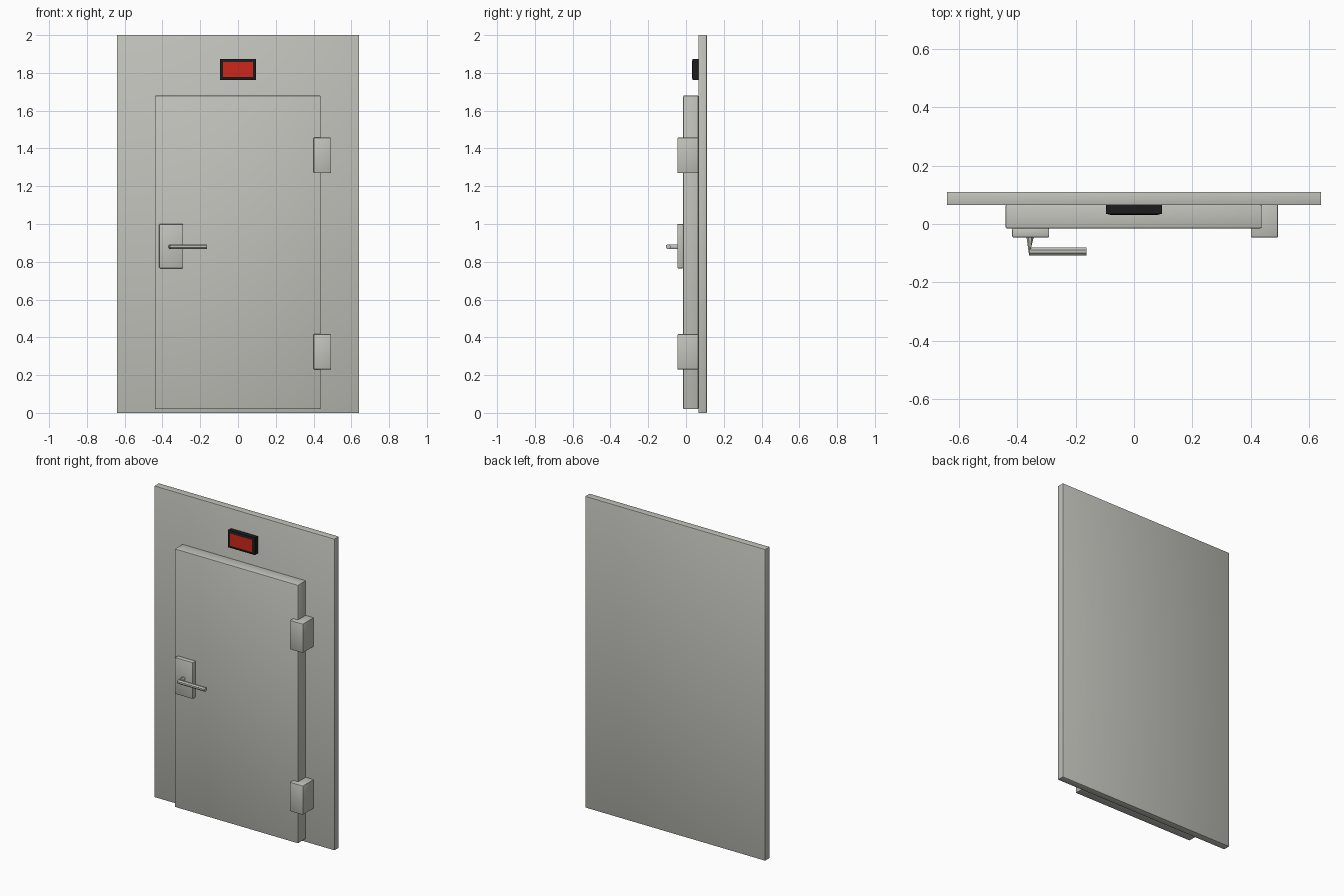
import bpy, bmesh
from math import cos, sin, pi, radians

cube = bpy.data.objects.get("Cube")
if cube:
    bpy.data.objects.remove(cube)


def material(name, rgb):
    m = bpy.data.materials.new(name)
    m.use_nodes = True
    m.diffuse_color = (*rgb, 1)
    m.node_tree.nodes["Principled BSDF"].inputs["Base Color"].default_value = (*rgb, 1)
    return m


GREY = material("painted grey", (0.54, 0.54, 0.50))
BLACK = material("black housing", (0.012, 0.012, 0.012))
RED = material("red light", (0.62, 0.02, 0.01))


def finish(name, bm, mats, smooth=True):
    bmesh.ops.recalc_face_normals(bm, faces=bm.faces)
    mesh = bpy.data.meshes.new(name)
    bm.to_mesh(mesh)
    bm.free()
    for m in mats:
        mesh.materials.append(m)
    ob = bpy.data.objects.new(name, mesh)
    bpy.context.collection.objects.link(ob)
    if smooth:
        bpy.ops.object.select_all(action='DESELECT')
        ob.select_set(True)
        bpy.context.view_layer.objects.active = ob
        bpy.ops.object.shade_smooth_by_angle(angle=radians(30))
    return ob


def box_bmesh(x, y, z):
    bm = bmesh.new()
    bmesh.ops.create_cube(bm, size=1)
    for v in bm.verts:
        v.co = [sum(r) / 2 + c * (r[1] - r[0]) for r, c in zip((x, y, z), v.co)]
    return bm


def box(name, x, y, z, bevel):
    bm = box_bmesh(x, y, z)
    bmesh.ops.bevel(bm, geom=bm.edges[:], offset=bevel, segments=2,
                    profile=0.5, affect='EDGES')
    return finish(name, bm, [GREY])


# Wall panel and door leaf
box("wall_panel", (-0.64, 0.64), (0.065, 0.11), (0, 2), 0.002)
box("door_leaf", (-0.44, 0.437), (-0.015, 0.066), (0.02, 1.68), 0.005)

# Hinges
for name, z in (("lower_hinge", 0.23), ("upper_hinge", 1.27)):
    box(name, (0.4, 0.493), (-0.046, 0.066), (z, z + 0.187), 0.004)

# Lock plate
box("lock_plate", (-0.417, -0.29), (-0.046, -0.014), (0.765, 1.0), 0.005)

# Lever handle: rings lofted round one sharp corner, capped at the tip
SIDES = 8
rings = [((-0.343, -0.045), (-0.368, -0.045)),   # inner and outer side of each ring
         ((-0.352, -0.081), (-0.359, -0.107)),
         ((-0.163, -0.081), (-0.163, -0.107))]
bm = bmesh.new()
loops = []
for inner, outer in rings:
    loop = []
    for i in range(SIDES):
        a = 2 * pi * (i + 0.5) / SIDES
        t = 0.5 - cos(a) / (2 * cos(pi / SIDES))
        x, y = [p + (q - p) * t for p, q in zip(inner, outer)]
        loop.append(bm.verts.new((x, y, 0.88 + 0.0135 * sin(a))))
    loops.append(loop)
for a, b in zip(loops, loops[1:]):
    for i in range(SIDES):
        j = (i + 1) % SIDES
        bm.faces.new((a[i], a[j], b[j], b[i]))
bm.faces.new(loops[0])
bm.faces.new(loops[-1])
finish("lever_handle", bm, [GREY])

# Warning light: black housing with a raised red window
box_parts = box_bmesh((-0.095, 0.095), (0.035, 0.066), (1.763, 1.873))
front = min(box_parts.faces, key=lambda f: f.calc_center_median().y)
bmesh.ops.inset_individual(box_parts, faces=[front], thickness=0.022)
for v in front.verts:
    v.co.y -= 0.004
front.material_index = 1
finish("warning_light", box_parts, [BLACK, RED], smooth=False)
